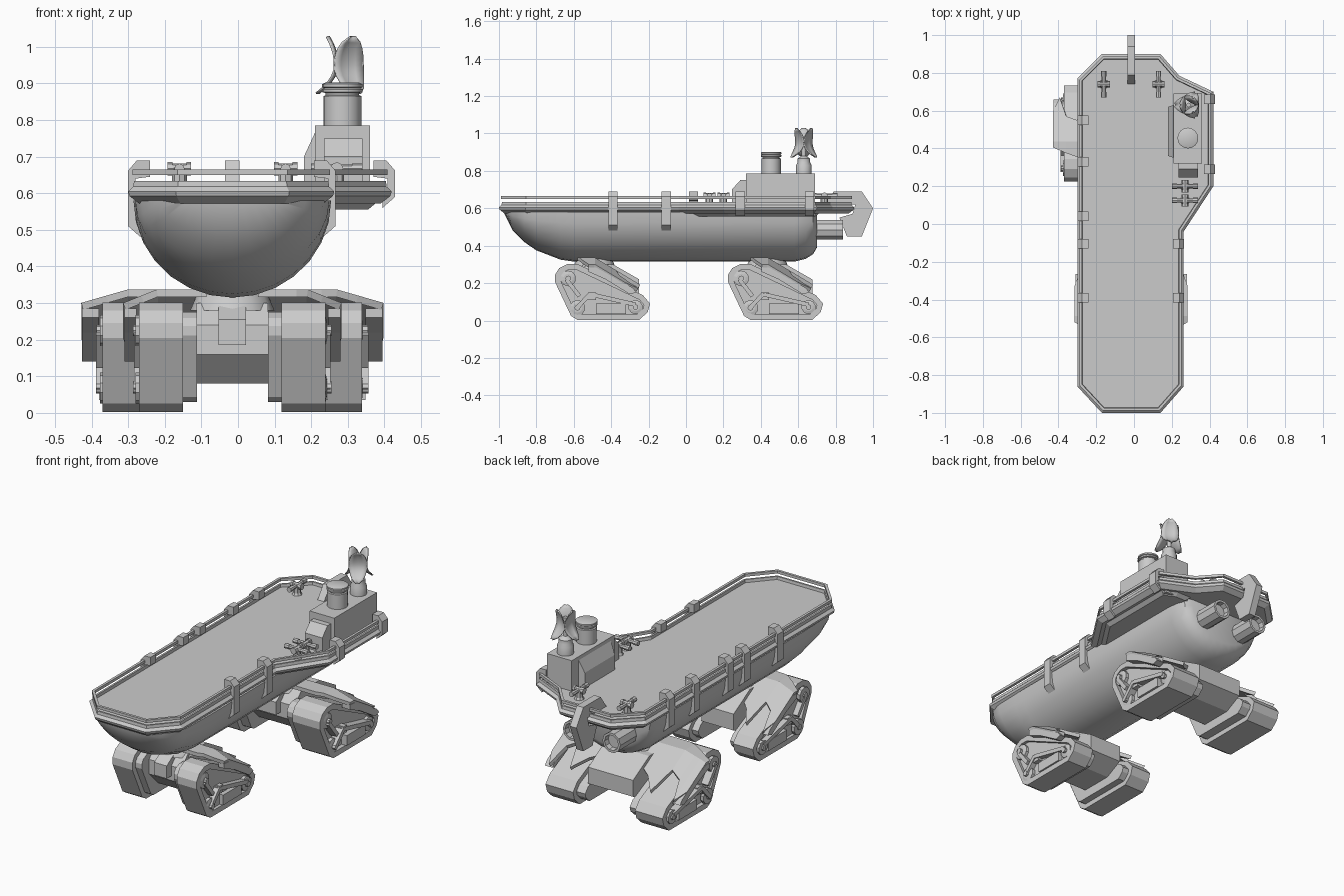
import bpy, bmesh, math
from mathutils import Vector, Matrix

if "Cube" in bpy.data.objects:
    bpy.data.objects.remove(bpy.data.objects["Cube"])

CX = -0.0155          # centre line of hull and running gear


def mesh(name, verts, faces, smooth=False):
    bm = bmesh.new()
    vs = [bm.verts.new(v) for v in verts]
    for f in faces:
        bm.faces.new([vs[i] for i in f])
    bmesh.ops.recalc_face_normals(bm, faces=bm.faces)
    me = bpy.data.meshes.new(name)
    bm.to_mesh(me)
    bm.free()
    ob = bpy.data.objects.new(name, me)
    bpy.context.collection.objects.link(ob)
    if smooth:
        bpy.ops.object.select_all(action='DESELECT')
        ob.select_set(True)
        bpy.context.view_layer.objects.active = ob
        bpy.ops.object.shade_smooth_by_angle(angle=math.radians(35))
    return ob


def loft(name, rings, caps=True, loop=False, smooth=False):
    n, m = len(rings[0]), len(rings)
    faces = [[i * n + j, i * n + (j + 1) % n, (i + 1) % m * n + (j + 1) % n, (i + 1) % m * n + j]
             for i in range(m if loop else m - 1) for j in range(n)]
    if caps and not loop:
        faces += [list(range(n)), list(range((m - 1) * n, m * n))]
    return mesh(name, [p for r in rings for p in r], faces, smooth)


def inset(pts, d):
    # mitred inward offset of a closed outline
    area = sum(a[0] * b[1] - b[0] * a[1] for a, b in zip(pts, pts[1:] + pts[:1]))
    out, s = [], (1 if area > 0 else -1)
    for i, p in enumerate(pts):
        p = Vector(p)
        a = (p - Vector(pts[i - 1])).normalized()
        b = (Vector(pts[(i + 1) % len(pts)]) - p).normalized()
        na, nb = Vector((-a.y, a.x)) * s, Vector((-b.y, b.x)) * s
        q = p + (na + nb) * d / (1 + na.dot(nb))
        out.append((q.x, q.y))
    return out


def outline_loft(name, outline, profile, **kw):
    return loft(name, [[(x, y, z) for x, y in inset(outline, d)] for d, z in profile], **kw)


def prism(name, yz, x0, x1):
    return loft(name, [[(x, y, z) for y, z in yz] for x in (x0, x1)])


def box(name, x0, x1, y0, y1, z0, z1):
    return prism(name, [(y0, z0), (y1, z0), (y1, z1), (y0, z1)], x0, x1)


def turned(name, loc, profile, n=16, axis='Z'):
    # profile of (radius, height) turned round an axis
    rot = {'Z': Matrix(), 'X': Matrix.Rotation(math.pi / 2, 4, 'Y'),
           'Y': Matrix.Rotation(-math.pi / 2, 4, 'X')}[axis]
    rings = [[Vector(loc) + rot @ Vector((r * math.cos(2 * math.pi * k / n), r * math.sin(2 * math.pi * k / n), h))
              for k in range(n)] for r, h in profile]
    return loft(name, rings, smooth=n > 10)


# Hull: half-round sections lofted bow to stern
stations = [(-.97, .14, .01), (-.925, .20, .10), (-.865, .25, .16), (-.80, .265, .205), (-.67, .268, .255),
            (-.60, .27, .265), (.58, .27, .265), (.64, .262, .25), (.68, .245, .225), (.70, .21, .19)]
hull_rings = [[(CX - w * math.cos(math.pi * k / 14), y, .58 - d * math.sin(math.pi * k / 14)) for k in range(15)]
              for y, w, d in stations]
loft("hull", hull_rings, smooth=True)

# Deck with stepped rim, and the rail above it
deck = [(-.17, .90), (.14, .90), (.24, .785), (.42, .70), (.42, .20), (.263, -.04), (.263, -.86), (.14, -1),
        (-.17, -1), (-.30, -.86), (-.30, .77)]
outline_loft("deck", deck, [(.03, .572), (.004, .592), (0, .605), (.014, .618), (.016, .634), (.026, .634), (.028, .618)])
outline_loft("rail", deck, [(.012, .65), (.012, .665), (.026, .665), (.026, .65)], loop=True)
sponson = [(.2, .72), (.30, .72), (.385, .68), (.385, .22), (.26, .03), (.2, .03)]
outline_loft("sponson", sponson, [(.03, .555), (.0, .58)])

# Clamps that hold the rail to the deck edge
def clamp(x, y, s, low):
    sec = [(-.055, .69), (-.02, .69), (.004, .662), (.004, low + .02), (-.03, low - .01), (-.03, .58),
           (-.016, .60), (-.016, .64), (-.055, .645)]
    loft("rail_clamp", [[(x + s * u, y + dy, z) for u, z in sec] for dy in (-.025, .025)])

for y in (.55, .33, .04, -.105, -.39):
    clamp(-.296, y, -1, .49)
for y in (-.105, -.39):
    clamp(.262, y, 1, .49)
for y in (.66, .29):
    clamp(.425, y, 1, .57)

# Stern fin hooked over the deck edge, and twin thrusters
prism("stern_fin", [(.74, .62), (.79, .69), (.94, .69), (1, .60), (.94, .45), (.86, .45), (.82, .55), (.89, .57), (.905, .62)],
      CX - .02, CX + .02)
for s in (-1, 1):
    turned("thruster", (CX + s * .12, .60, .485), [(.055, 0), (.055, .24), (.042, .24), (.04, .21)], 10, 'Y')

# Cabin
box("cabin", .21, .36, .32, .69, .56, .785)
prism("cabin_front", [(.33, .75), (.29, .75), (.245, .70), (.245, .62), (.33, .60)], .235, .34)
loft("cabin_side_bay", [[(.21, .35, .60), (.21, .63, .60), (.21, .63, .765), (.21, .35, .765)],
                        [(.18, .36, .61), (.18, .62, .61), (.18, .62, .70), (.18, .36, .70)]])
box("cabin_window", .24, .332, .308, .325, .69, .74)

# Funnel
turned("funnel", (.285, .455, .78), [(.052, 0), (.052, .085), (.046, .088), (.046, .094), (.055, .096),
                                     (.055, .104), (.05, .107), (.055, .11), (.055, .118), (.047, .122)], 16)

# Antenna mast and three curved leaf dishes
turned("antenna_mast", (.29, .63, .78), [(.042, 0), (.042, .05), (.034, .065), (.034, .085), (.012, .10), (.012, .20)], 12)
for ang in (180, 60, -60):
    rot, n = Matrix.Rotation(math.radians(ang), 4, 'Z'), 11
    verts = []
    for i in range(n):
        v = -.98 + 1.96 * i / (n - 1)
        half = .047 * math.sqrt(1 - v * v)
        bend = .015 + (.055 if v < 0 else .025) * v * v
        for u in (-1, -.5, 0, .5, 1):
            verts.append(rot @ Vector((bend + .008 * u * u, half * u, v * .081)) + Vector((.29, .63, .95)))
    petal = mesh("antenna_dish", verts, [[i * 5 + j, i * 5 + j + 1, i * 5 + j + 6, i * 5 + j + 5]
                                         for i in range(n - 1) for j in range(4)], True)
    petal.modifiers.new("thickness", 'SOLIDIFY').thickness = .005

# Deck bollards: low posts with crossed bars
def bollard(x, y, axis):
    turned("bollard_post", (x, y, .61), [(.03, 0), (.02, .02), (.02, .06)], 8)
    for ax, half, r in ((axis, .07, .014), ('X' if axis == 'Y' else 'Y', .032, .018)):
        turned("bollard_bar", (x, y, .667), [(r, -half), (r, -half * .6), (r * .8, -half * .6), (r * .8, half * .6),
                                             (r, half * .6), (r, half)], 8, ax)

for x, y, ax in ((-.16, .74, 'Y'), (.13, .74, 'Y'), (.27, .20, 'X'), (.27, .125, 'X')):
    bollard(x, y, ax)

# Running gear: a pair of tracks per unit, the rear unit is wider
belt = [(-.25, .245), (-.228, .28), (-.185, .302), (-.13, .302), (.22, .135), (.258, .09), (.245, .045), (.20, .003),
        (-.13, .003), (-.165, .025), (-.25, .205)]


def running_gear(label, cy, sx):
    def off(pts):
        return [(y + cy, z) for y, z in pts]

    for s in (-1, 1):
        X = lambda u: CX + s * sx * u
        outer, inner = off(belt), inset(off(belt), .03)
        loft(label + "_track_belt", [[(X(u), y, z) for y, z in ring] for u, ring in
             ((.135, outer), (.255, outer), (.255, inner), (.135, inner))], loop=True)
        prism(label + "_track_side", inset(off(belt), .028), X(.14), X(.238))
        prism(label + "_inner_track", inset(off(belt), .027), X(.097), X(.14))
        # wheels and side bars
        for y, z, r in ((-.18, .225, .042), (-.13, .068, .042), (.18, .072, .038)):
            turned(label + "_wheel", (X(.25), y + cy, z), [(r, -.014), (r, .004), (r * .6, .008)], 10, 'X')
            turned(label + "_hub", (X(.256), y + cy, z), [(.015, -.015), (.015, .015)], 8, 'X')
        box(label + "_side_bar", X(.23), X(.262), cy - .03, cy + .13, .035, .09)
        box(label + "_side_block", X(.23), X(.262), cy - .075, cy - .03, .11, .15)
        for a, b in (((-.19, .22), (-.12, .13)), ((-.14, .06), (-.06, .145)), ((-.06, .14), (.18, .085))):
            a, b = Vector(a), Vector(b)
            d = (b - a).normalized() * .011
            w = Vector((-d.y, d.x))
            prism(label + "_side_arm", off([tuple(a - w), tuple(b - w), tuple(b + w), tuple(a + w)]), X(.235), X(.268))
        # fender with jagged trailing edge
        cols = [(.07, -.13, .08), (.13, -.13, .13), (.175, -.13, .20), (.205, -.12, .07), (.245, -.10, .09),
                (.27, -.085, .19), (.295, -.07, .12)]
        verts = []
        for u, y0, y1 in cols:
            for y in (y0, -.04, y1):
                z = .327 - .60 * max(0, y + .04) - .40 * max(0, u - .205)
                verts.append((X(u), y + cy, z))
        fender = mesh(label + "_fender", verts, [[i * 3 + j, i * 3 + j + 1, i * 3 + j + 4, i * 3 + j + 3]
                                                 for i in range(len(cols) - 1) for j in (0, 1)])
        mod = fender.modifiers.new("thickness", 'SOLIDIFY')
        mod.thickness, mod.offset = .02, 0
        prism(label + "_fender_lip", off([(-.07, .285), (-.07, .26), (.02, .22), (.15, .14), (.185, .15), (.165, .175),
                                          (-.03, .283)]), X(.262), X(.295))
    # axle housing and pivot
    prism(label + "_axle_housing", off([(-.16, .24), (-.10, .30), (.06, .30), (.20, .22), (.20, .13), (.10, .08),
                                        (-.08, .08), (-.16, .16)]), CX - .098 * sx, CX + .098 * sx)
    prism(label + "_axle_cover", off([(-.20, .185), (-.20, .255), (-.12, .305), (.0, .305), (.0, .185)]),
          CX - .038 * sx, CX + .038 * sx)
    turned(label + "_pivot", (CX, cy - .04, .28), [(.115, 0), (.10, .035), (.08, .055)], 12)


running_gear("front", -.45, 1.0)
running_gear("rear", .475, 1.39)
